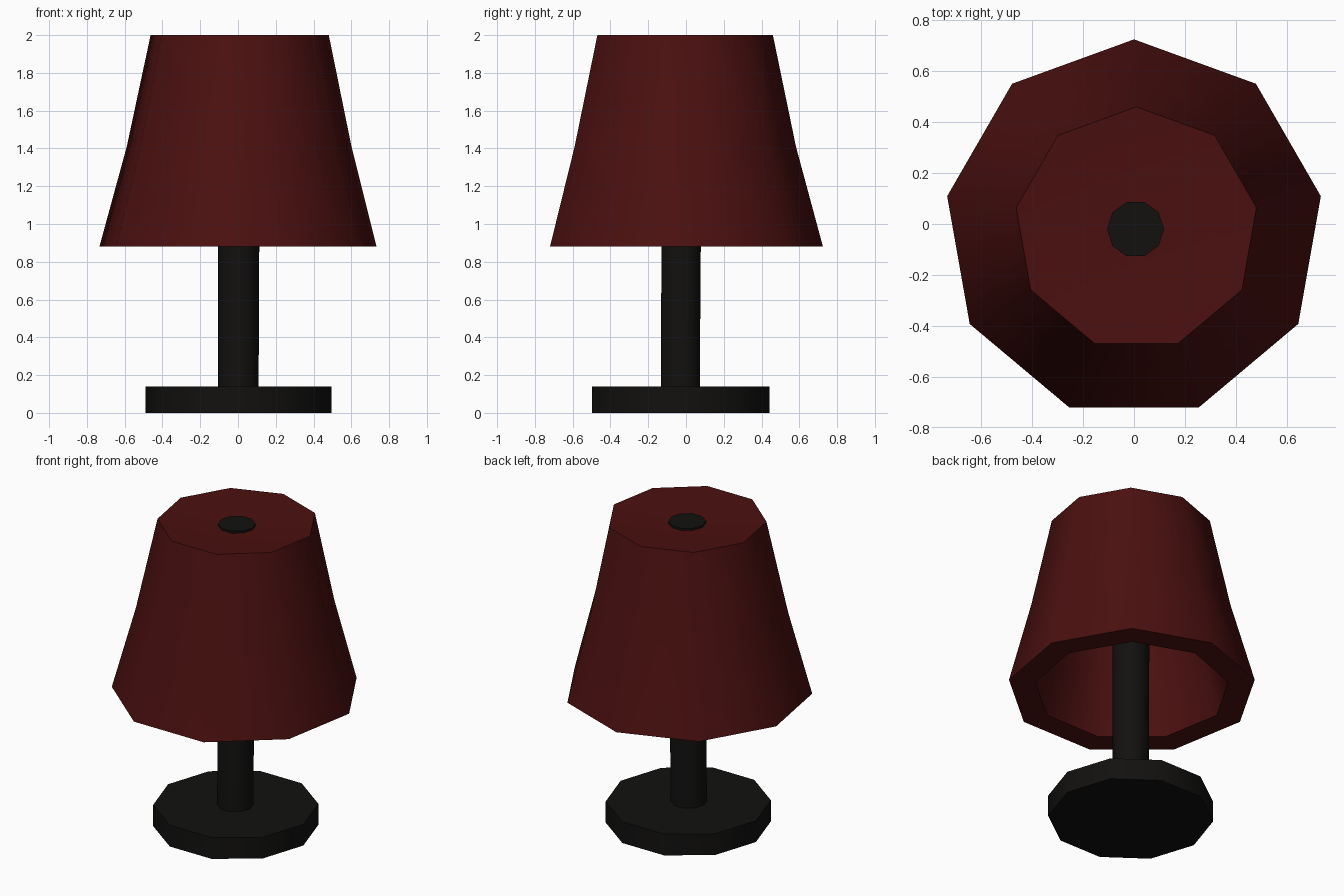
import bpy, bmesh
from math import cos, sin, tau, pi, radians

if "Cube" in bpy.data.objects:
    bpy.data.objects.remove(bpy.data.objects["Cube"])


def material(name, rgb):
    m = bpy.data.materials.new(name)
    m.diffuse_color = (*rgb, 1)
    m.use_nodes = True
    m.node_tree.nodes["Principled BSDF"].inputs["Base Color"].default_value = m.diffuse_color
    return m


def loft(name, sides, start, rings, mat, smooth=45):
    """Skin a stack of polygon rings (x, y, z, radius); radius 0 closes to a point."""
    bm = bmesh.new()
    loops = []
    for x, y, z, r in rings:
        if r == 0:
            loops.append([bm.verts.new((x, y, z))] * sides)
        else:
            loops.append([bm.verts.new((x + r * cos(start + tau * i / sides),
                                        y + r * sin(start + tau * i / sides), z))
                          for i in range(sides)])
    for a, b in zip(loops, loops[1:]):
        for i in range(sides):
            j = (i + 1) % sides
            corners = list(dict.fromkeys((a[i], a[j], b[j], b[i])))
            bm.faces.new(corners)
    # flat caps where the ends are open
    for loop in (loops[0], loops[-1]):
        if loop[0] is not loop[1]:
            bm.faces.new(loop)
    bmesh.ops.recalc_face_normals(bm, faces=bm.faces)
    me = bpy.data.meshes.new(name)
    bm.to_mesh(me)
    bm.free()
    ob = bpy.data.objects.new(name, me)
    bpy.context.collection.objects.link(ob)
    me.materials.append(mat)
    bpy.ops.object.select_all(action='DESELECT')
    ob.select_set(True)
    bpy.context.view_layer.objects.active = ob
    bpy.ops.object.shade_smooth_by_angle(angle=radians(smooth))
    return ob


red = material("dark_red", (0.07, 0.005, 0.005))
black = material("black", (0.006, 0.0055, 0.005))

# round foot
loft("base", 10, 0, [(0.003, -0.028, 0, 0.493), (0.003, -0.028, 0.14, 0.493)], black)

# stem running up through the top of the shade
loft("stem", 10, 0, [(0.001, -0.03, 0.13, 0.108), (0.006, -0.02, 1.987, 0.112)], black)

# thick-walled hollow shade: dished top, outer wall, bottom rim, inner wall, ceiling
loft("shade", 9, pi / 2, [
    (0.008, -0.019, 1.965, 0),
    (0.009, -0.019, 2.0, 0.479),
    (0.006, -0.022, 1.41, 0.604),
    (0.0, -0.02, 0.88, 0.745),
    (0.0, -0.02, 0.88, 0.585),
    (0.006, -0.022, 1.39, 0.455),
    (0.009, -0.019, 1.85, 0.355),
    (0.008, -0.019, 1.83, 0),
], red)
